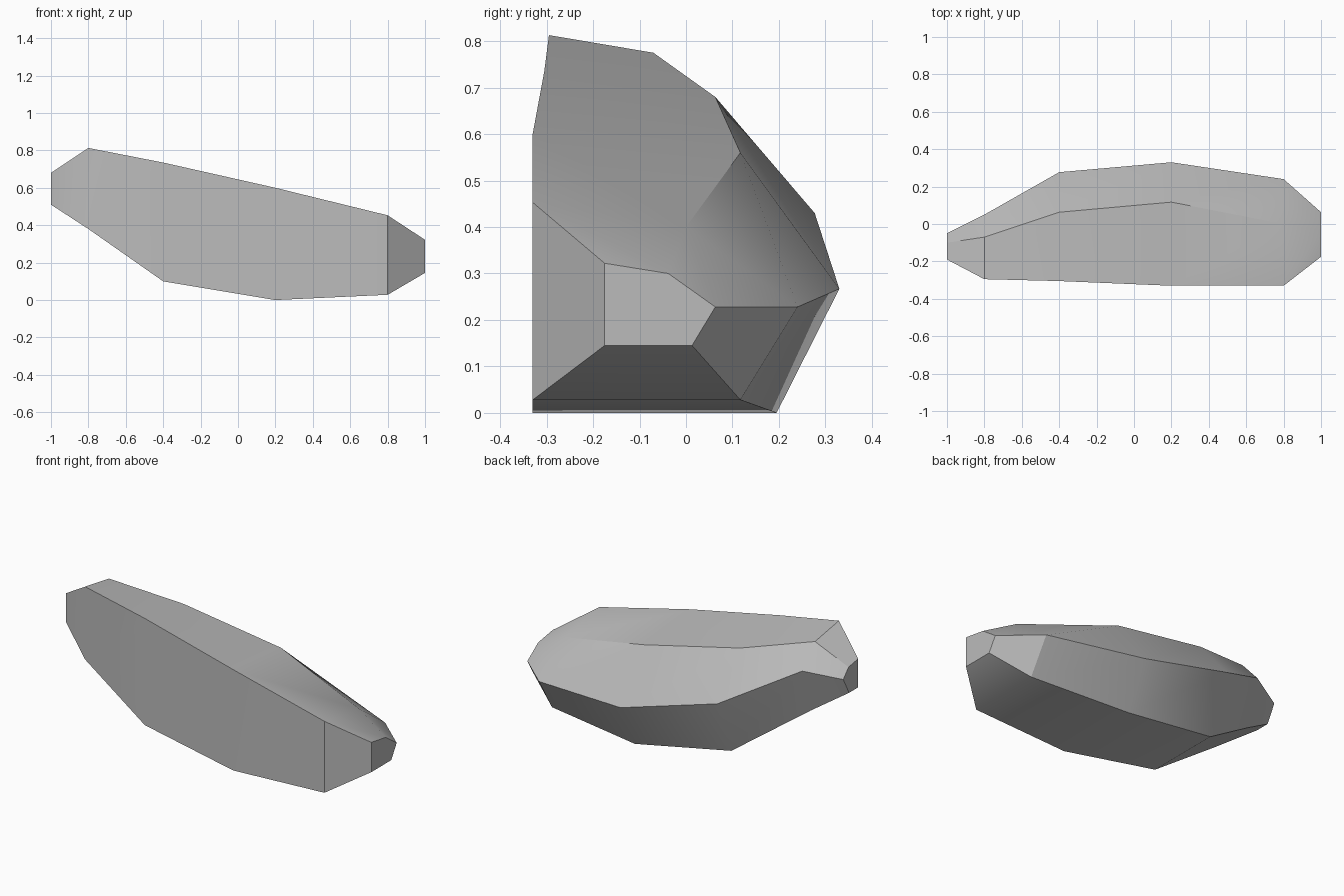
import bpy, bmesh, math

cube = bpy.data.objects.get("Cube")
if cube:
    bpy.data.objects.remove(cube, do_unlink=True)

# Plain grey stone
stone = bpy.data.materials.new("stone_grey")
stone.use_nodes = True
grey = (0.5, 0.5, 0.5, 1)
stone.diffuse_color = grey
stone.node_tree.nodes["Principled BSDF"].inputs["Base Color"].default_value = grey

# Five-sided sections along the length: x, front y, bottom z, top z,
# then the (y, z) of the ridge and widest point, and y of the back foot
sections = [
    (-1.0, -0.19, 0.51, 0.68, (-0.10, 0.665), (-0.05, 0.61), -0.105),
    (-0.8, -0.295, 0.38, 0.813, (-0.07, 0.775), (0.05, 0.645), -0.03),
    (-0.4, -0.305, 0.10, 0.735, (0.063, 0.68), (0.277, 0.43), 0.145),
    (0.2, -0.33, 0.0, 0.60, (0.117, 0.56), (0.33, 0.267), 0.195),
    (0.8, -0.33, 0.028, 0.453, (0.0, 0.40), (0.24, 0.228), 0.117),
    (1.0, -0.175, 0.145, 0.322, (-0.038, 0.30), (0.063, 0.228), 0.013),
]

# Loft the sections into a closed rock
bm = bmesh.new()
rings = []
for x, front, low, high, ridge, widest, foot in sections:
    outline = [(front, low), (front, high), ridge, widest, (foot, low)]
    rings.append([bm.verts.new((x, y, z)) for y, z in outline])
for a, b in zip(rings, rings[1:]):
    for i in range(len(a)):
        j = (i + 1) % len(a)
        bm.faces.new((a[i], a[j], b[j], b[i]))
bm.faces.new(rings[0])
bm.faces.new(rings[-1])
bmesh.ops.recalc_face_normals(bm, faces=bm.faces)

mesh = bpy.data.meshes.new("rock")
bm.to_mesh(mesh)
bm.free()
mesh.materials.append(stone)
rock = bpy.data.objects.new("rock", mesh)
bpy.context.collection.objects.link(rock)

# Soft shading with crisp edges where the facets turn sharply
bpy.ops.object.select_all(action="DESELECT")
rock.select_set(True)
bpy.context.view_layer.objects.active = rock
bpy.ops.object.shade_smooth_by_angle(angle=math.radians(30))
